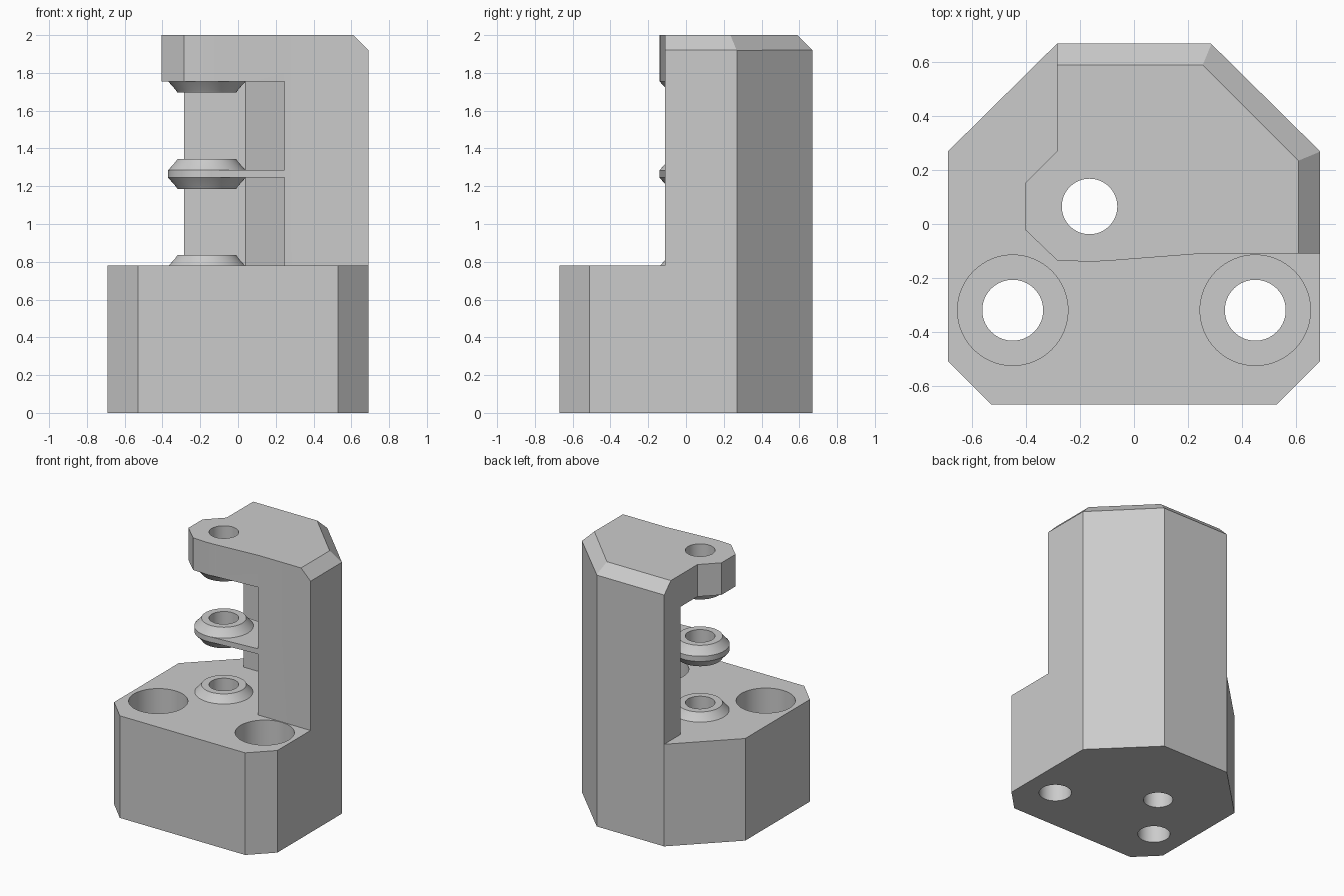
import bpy, bmesh, math
from mathutils import Vector

cube = bpy.data.objects.get("Cube")
if cube:
    bpy.data.objects.remove(cube, do_unlink=True)

grey = bpy.data.materials.new("light_grey")
grey.use_nodes = True
COLOUR = (0.6, 0.6, 0.6, 1)
grey.diffuse_color = COLOUR
grey.node_tree.nodes["Principled BSDF"].inputs["Base Color"].default_value = COLOUR

BASE_TOP, ROOF, TOP = 0.78, 1.755, 2.0
PIVOT, BORE = (-0.165, 0.065), 0.103


def finish(bm, name):
    bmesh.ops.recalc_face_normals(bm, faces=bm.faces)
    mesh = bpy.data.meshes.new(name)
    bm.to_mesh(mesh)
    bm.free()
    mesh.materials.append(grey)
    ob = bpy.data.objects.new(name, mesh)
    bpy.context.collection.objects.link(ob)
    return ob


def prism_mesh(outline, z0, z1):
    bm = bmesh.new()
    face = bm.faces.new([bm.verts.new((x, y, z0)) for x, y in outline])
    made = bmesh.ops.extrude_face_region(bm, geom=[face])["geom"]
    verts = [g for g in made if isinstance(g, bmesh.types.BMVert)]
    bmesh.ops.translate(bm, verts=verts, vec=(0, 0, z1 - z0))
    return bm


def prism(name, outline, z0, z1):
    return finish(prism_mesh(outline, z0, z1), name)


def cylinder(name, centre, r, z0, z1, n=64):
    ring = [(centre[0] + r * math.cos(math.tau * i / n),
             centre[1] + r * math.sin(math.tau * i / n)) for i in range(n)]
    return prism(name, ring, z0, z1)


def lathe(name, profile, n=64):
    """Closed (radius, z) profile revolved about the pivot axis."""
    bm = bmesh.new()
    rings = []
    for i in range(n):
        a = math.tau * i / n
        rings.append([bm.verts.new((PIVOT[0] + r * math.cos(a), PIVOT[1] + r * math.sin(a), z))
                      for r, z in profile])
    for i in range(n):
        a, b = rings[i], rings[(i + 1) % n]
        for j in range(len(profile)):
            k = (j + 1) % len(profile)
            bm.faces.new((a[j], b[j], b[k], a[k]))
    return finish(bm, name)


def cut(target, cutter):
    mod = target.modifiers.new("cut", "BOOLEAN")
    mod.operation, mod.solver, mod.object = "DIFFERENCE", "EXACT", cutter
    bpy.context.view_layer.objects.active = target
    bpy.ops.object.modifier_apply(modifier=mod.name)
    bpy.data.objects.remove(cutter, do_unlink=True)


# Body: full-height octagonal block
half = [(0.285, 0.67), (0.69, 0.27), (0.69, -0.51), (0.53, -0.67)]
bm = prism_mesh(half + [(-x, y) for x, y in reversed(half)], 0, TOP)

# Chamfers around the top of the back and side
for point, normal in (((0.61, 0, TOP), (1, 0, 1)),
                      ((0, 0.59, TOP), (0, 1, 1)),
                      ((0.61, 0.235, TOP), (1, 1, math.sqrt(2)))):
    geom = bm.verts[:] + bm.edges[:] + bm.faces[:]
    bmesh.ops.bisect_plane(bm, geom=geom, plane_co=point,
                           plane_no=Vector(normal).normalized(), clear_outer=True)
    bmesh.ops.holes_fill(bm, edges=[e for e in bm.edges if e.is_boundary])
body = finish(bm, "body")

# Clear everything around the tower and its overhanging head
head_edge = [(-0.285, 1), (-0.285, 0.27), (-0.405, 0.15), (-0.405, -0.02), (-0.285, -0.135),
             (-0.165, -0.14), (-0.1, -0.137), (0.25, -0.11), (1, -0.11)]
cut(body, prism("tower_cutter", head_edge + [(1, -1), (-1, -1), (-1, 1)], BASE_TOP, 2.2))

# Open pocket below the head
pocket = [(-1, 0.475), (0.04, 0.475), (0.245, 0.27), (0.245, -1), (-1, -1)]
cut(body, prism("pocket_cutter", pocket, BASE_TOP, ROOF))

# Counterbored screw holes and the pivot bore
for side in (-1, 1):
    spot = (side * 0.45, -0.32)
    cut(body, cylinder("screw_cutter", spot, 0.113, -0.1, 1))
    cut(body, cylinder("counterbore_cutter", spot, 0.205, 0.25, 1))
cut(body, cylinder("bore_cutter", PIVOT, BORE, -0.1, 2.2))

# Middle arm between tower and spool
arm_z = (1.245, 1.285)
arm = prism("middle_arm", [(-0.165, -0.14), (0.245, -0.11), (0.3, -0.09), (0.3, 0.22),
                           (0.245, 0.24), (-0.165, 0.27)], *arm_z)
cut(arm, cylinder("arm_cutter", PIVOT, BORE + 0.01, 1, 1.5))


# Tapered bosses: each steps in from a surface
def taper(z, direction):
    return [(0.205, z), (0.165, z + direction * 0.045), (0.155, z + direction * 0.06),
            (BORE, z + direction * 0.06)]


lower = lathe("lower_boss", [(BORE, BASE_TOP)] + taper(BASE_TOP - 0.004, 1))
upper = lathe("upper_boss", [(BORE, ROOF)] + taper(ROOF, -1))
spool = lathe("middle_spool", taper(arm_z[0], -1)[::-1] + taper(arm_z[1], 1))

# Smooth round walls, keep edges sharp
bpy.ops.object.select_all(action="DESELECT")
for ob in (body, arm, lower, upper, spool):
    ob.select_set(True)
bpy.context.view_layer.objects.active = body
bpy.ops.object.shade_smooth_by_angle(angle=math.radians(15))
